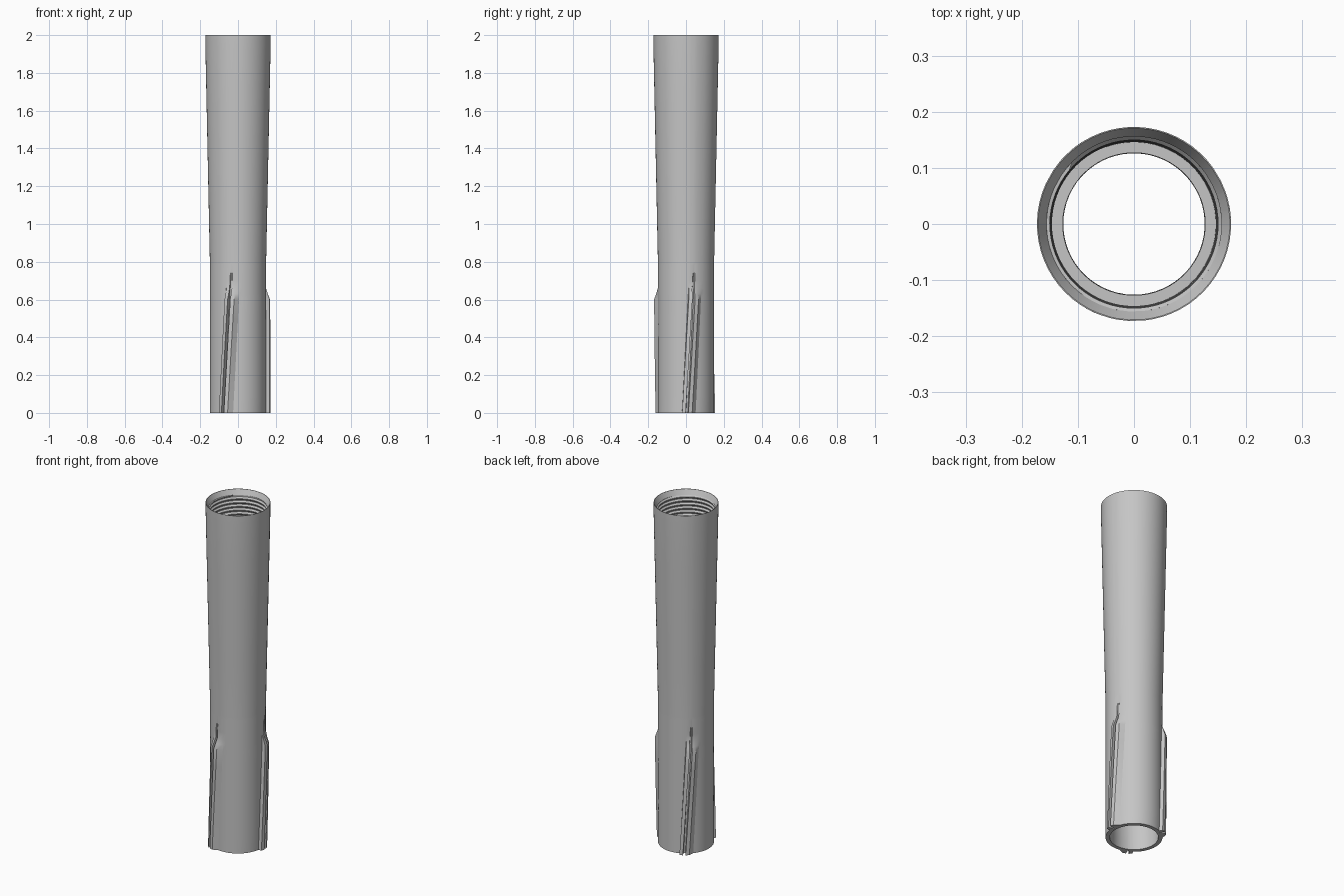
import bpy, math

if "Cube" in bpy.data.objects:
    bpy.data.objects.remove(bpy.data.objects["Cube"])

def material(name, rgb):
    m = bpy.data.materials.new(name)
    m.diffuse_color = (*rgb, 1)
    m.use_nodes = True
    m.node_tree.nodes["Principled BSDF"].inputs["Base Color"].default_value = m.diffuse_color
    return m

steel = material("grey steel", (0.56, 0.56, 0.56))

def add_mesh(name, verts, faces):
    me = bpy.data.meshes.new(name)
    me.from_pydata(verts, [], faces)
    me.validate()
    ob = bpy.data.objects.new(name, me)
    bpy.context.collection.objects.link(ob)
    me.materials.append(steel)
    bpy.ops.object.select_all(action='DESELECT')
    ob.select_set(True)
    bpy.context.view_layer.objects.active = ob
    bpy.ops.object.shade_smooth_by_angle(angle=math.radians(24))
    return ob

def point(r, deg, z):
    a = math.radians(deg)
    return (r * math.cos(a), r * math.sin(a), z)

# Blade cross-section: (angle, radius); the low pair in the middle is the groove
BODY_R, GROOVE_R, BORE_R = 0.149, 0.142, 0.127
BLADE = [(-8, BODY_R), (-7, 0.168), (-0.6, 0.173), (0, GROOVE_R), (3.6, GROOVE_R),
         (4.2, 0.1725), (11, 0.170), (20, BODY_R)]
PLAIN = [20 + 92 / 16 * k for k in range(1, 16)]
BLADE_TOP, CHAMFER_TOP, GROOVE_TOP = 0.60, 0.66, 0.78

def body_radius(z):
    t = min(max((z - 0.8) / 1.15, 0), 1)
    return BODY_R + (0.173 - BODY_R) * t

def outer_ring(z):
    """One ring of the outside: three twisted blades fading into the tube."""
    twist = 20 * min(z, GROOVE_TOP)
    raised = min(max((CHAMFER_TOP - z) / (CHAMFER_TOP - BLADE_TOP), 0), 1)
    cut = min(max((GROOVE_TOP - z) / (GROOVE_TOP - CHAMFER_TOP), 0), 1)
    ring, base = [], body_radius(z)
    for k in range(3):
        for a, r in BLADE:
            if r == GROOVE_R:
                a = 1.8 + (a - 1.8) * max(cut, 0.3)
                rr = base + (r - BODY_R) * cut
            else:
                rr = base + (r - BODY_R) * raised
            ring.append(point(rr, 120 * k + a + twist, z))
        ring += [point(base, 120 * k + a + twist, z) for a in PLAIN]
    return ring

def round_ring(r, z, twist):
    angles = [a for a, _ in BLADE] + PLAIN
    return [point(r, 120 * k + a + twist, z) for k in range(3) for a in angles]

# Tube body: shoulder, bore, bottom face, bladed outside, rim and mouth chamfer
THREAD_TOP, THREAD_BOTTOM = 1.97, 1.71
TOP_TWIST = 20 * GROOVE_TOP
rings = [round_ring(0.148, THREAD_BOTTOM, TOP_TWIST),
         round_ring(BORE_R, THREAD_BOTTOM, TOP_TWIST),
         round_ring(BORE_R, 0, 0)]
levels = [0, 0.1, 0.2, 0.3, 0.4, 0.5, 0.6, 0.63, 0.66, 0.70, 0.74, 0.78, 0.8,
          1.1, 1.4, 1.7, 1.95, 2.0]
rings += [outer_ring(z) for z in levels]
rings += [round_ring(0.171, 2.0, TOP_TWIST), round_ring(0.156, THREAD_TOP, TOP_TWIST)]
n = len(rings[0])
faces = [(i * n + j, i * n + (j + 1) % n, (i + 1) * n + (j + 1) % n, (i + 1) * n + j)
         for i in range(len(rings) - 1) for j in range(n)]
add_mesh("bladed_tube", [p for ring in rings for p in ring], faces)

# Internal thread: one continuous helical strip, four profile rows per turn
N, PITCH = 72, 0.022
ROWS = int((THREAD_TOP - THREAD_BOTTOM) / PITCH + 3) * 4
STEPS = (0.0, 0.12, 0.5, 0.62)           # root, root, crest, crest positions
verts, faces = [], []
for i in range(ROWS):
    for j in range(N):
        turn = i // 4 - 1 + STEPS[i % 4] + j / N
        z = THREAD_TOP - turn * PITCH
        taper = 0.004 * min(max(turn * PITCH / 0.26, 0), 1)
        r = (0.157 if i % 4 < 2 else 0.150) - taper
        if z > THREAD_TOP:
            z, r = THREAD_TOP, 0.156
        if z < THREAD_BOTTOM:
            z, r = THREAD_BOTTOM, 0.148
        verts.append(point(r, 360 * j / N, z))
for i in range(ROWS - 5):
    for j in range(N):
        a, b = i * N + j, (i + 1) * N + j
        if j < N - 1:
            faces.append((a, a + 1, b + 1, b))
        else:
            faces.append((a, (i + 4) * N, (i + 5) * N, b))
add_mesh("internal_thread", verts, faces)
